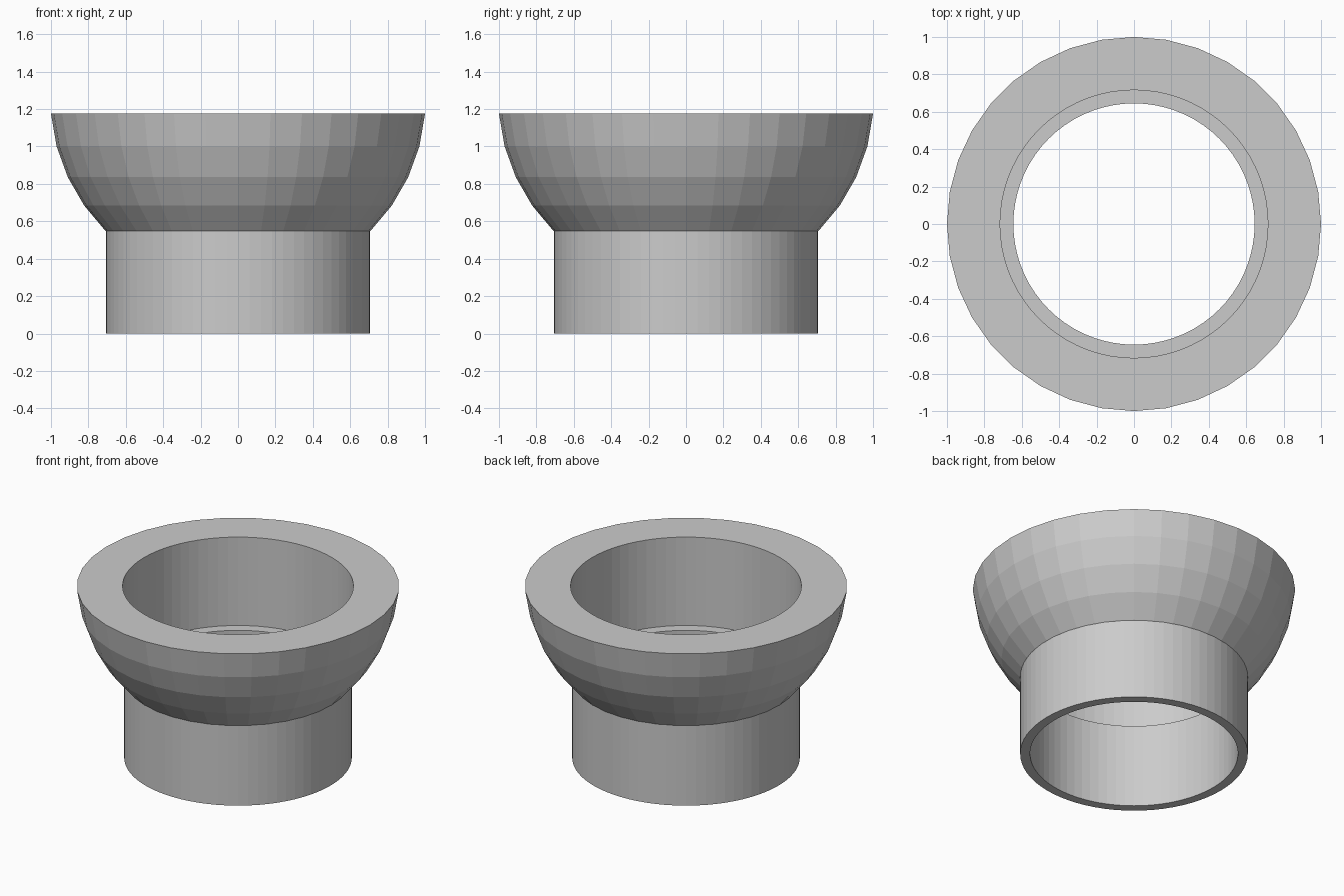
import bpy, bmesh
from math import sin, cos, pi, radians

if "Cube" in bpy.data.objects:
    bpy.data.objects.remove(bpy.data.objects["Cube"])


def lathe(name, profile, sides):
    """Closed solid turned around z from (radius, height) points, bottom to top."""
    bm = bmesh.new()
    rings = [[bm.verts.new((r * cos(2 * pi * i / sides), r * sin(2 * pi * i / sides), z))
              for i in range(sides)] for r, z in profile]
    for low, high in zip(rings, rings[1:]):
        for i in range(sides):
            j = (i + 1) % sides
            bm.faces.new((low[i], low[j], high[j], high[i]))
    bm.faces.new(rings[0][::-1])
    bm.faces.new(rings[-1])
    mesh = bpy.data.meshes.new(name)
    bm.to_mesh(mesh)
    bm.free()
    obj = bpy.data.objects.new(name, mesh)
    bpy.context.collection.objects.link(obj)
    return obj


def combine(target, tool, operation):
    """Add a boolean and hide the helper solid."""
    mod = target.modifiers.new(tool.name, 'BOOLEAN')
    mod.operation = operation
    mod.solver = 'EXACT'
    mod.object = tool
    tool.hide_render = True
    tool.display_type = 'WIRE'


TOP, CENTRE, R = 1.175, 1.26, 1.004

# faceted spherical bowl, cut flat just below its equator
bowl_profile = [(R * cos(radians(a)), CENTRE - R * sin(radians(a)))
                for a in (55, 45, 35, 25, 15, 5)]
bowl_profile[-1] = (1.0, TOP)
socket = lathe("socket_cup", bowl_profile, 36)

# cylindrical neck
neck = lathe("neck_helper", [(0.706, 0), (0.706, 0.75)], 72)
combine(socket, neck, 'UNION')

# wide upper bore and narrower through bore, leaving a small ledge
upper = lathe("upper_bore_cutter", [(0.716, 0.57), (0.716, 1.5)], 72)
through = lathe("through_bore_cutter", [(0.645, -0.3), (0.645, 1.4)], 72)
combine(socket, upper, 'DIFFERENCE')
combine(socket, through, 'DIFFERENCE')

# bake the result and discard the helpers
graph = bpy.context.evaluated_depsgraph_get()
result = bpy.data.meshes.new_from_object(socket.evaluated_get(graph))
socket.modifiers.clear()
socket.data = result
for helper in (neck, upper, through):
    bpy.data.objects.remove(helper)
